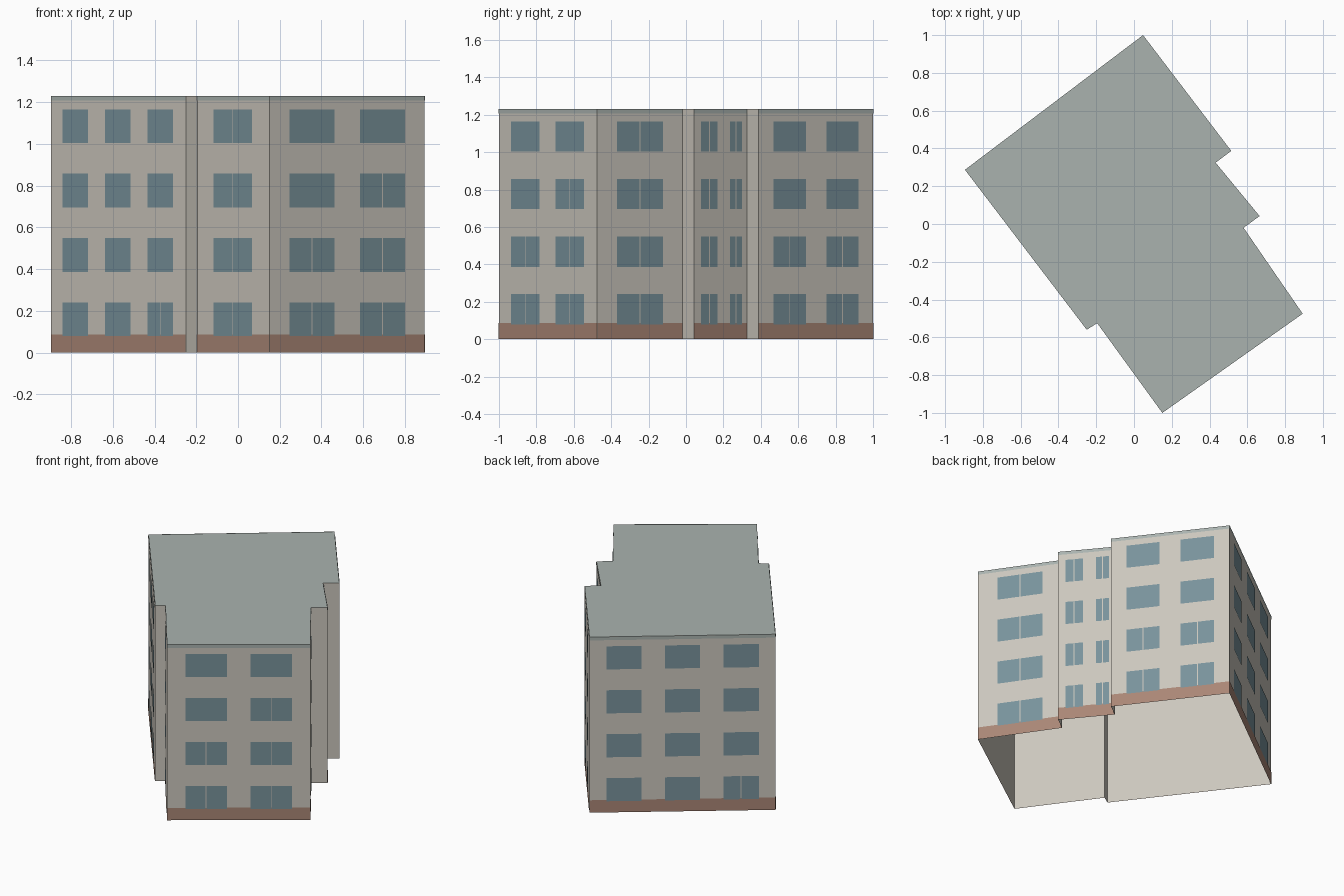
import bpy
from mathutils import Vector

if "Cube" in bpy.data.objects:
    bpy.data.objects.remove(bpy.data.objects["Cube"])

HEIGHT = 1.23
# Footprint corners, counter-clockwise from the front tip
PLAN = [Vector(p) for p in [(.15, -1), (.893, -.475), (.58, -.02), (.665, .042),
        (.432, .325), (.515, .387), (.048, 1), (-.895, .287), (-.25, -.56), (-.195, -.525)]]

# wall index: window spans along the wall, number of lower floors with split panes
WINDOWS = {
    0: [(.128, .417, 2), (.583, .872, 3)],
    1: [(.23, .77, 4)],
    3: [(.13, .44, 4), (.67, .90, 4)],
    5: [(.13, .41, 2), (.59, .87, 2)],
    6: [(.09, .28, 0), (.405, .595, 0), (.72, .91, 1)],
    7: [(.09, .28, 0), (.405, .595, 0), (.72, .91, 1)],
    9: [(.235, .77, 4)],
}


def material(name, color):
    m = bpy.data.materials.new(name)
    m.diffuse_color = (*color, 1)
    m.use_nodes = True
    m.node_tree.nodes["Principled BSDF"].inputs["Base Color"].default_value = m.diffuse_color
    return m


def build(name, faces, mat):
    verts, polys = [], []
    for f in faces:
        polys.append(range(len(verts), len(verts) + len(f)))
        verts += f
    me = bpy.data.meshes.new(name)
    me.from_pydata([tuple(v) for v in verts], [], [tuple(p) for p in polys])
    me.materials.append(mat)
    ob = bpy.data.objects.new(name, me)
    bpy.context.collection.objects.link(ob)


def panel(wall, s, e, z0, z1, offset=0.0):
    """Upright quad on a wall; s and e are distances from its first corner."""
    a, b = PLAN[wall], PLAN[(wall + 1) % len(PLAN)]
    d = (b - a).normalized()
    out = Vector((d.y, -d.x)) * offset
    p, q = a + d * s + out, a + d * e + out
    return [(*p, z0), (*q, z0), (*q, z1), (*p, z1)]


def length(wall):
    return (PLAN[(wall + 1) % len(PLAN)] - PLAN[wall]).length


wall_mat = material("render_wall", (.60, .57, .51))
roof_mat = material("roof_grey", (.40, .45, .43))
glass_mat = material("glass", (.19, .29, .33))
base_mat = material("brick_base", (.40, .24, .18))

# Open-bottomed shell with a flat roof
build("walls", [panel(i, 0, length(i), 0, HEIGHT) for i in range(len(PLAN))], wall_mat)
build("roof", [[(*p, HEIGHT) for p in PLAN]], roof_mat)

# Plinth and roof edge strips on the windowed walls
build("plinth", [panel(i, 0, length(i), 0, .087, .002) for i in WINDOWS], base_mat)
build("roof_edge", [panel(i, 0, length(i), 1.207, HEIGHT, .002) for i in WINDOWS], roof_mat)

# Four floors of windows, some divided into two panes
panes = []
for wall, columns in WINDOWS.items():
    n = length(wall)
    for s, e, split in columns:
        s, e = s * n, e * n
        mid = (s + e) / 2
        for floor in range(4):
            z = .079 + .308 * floor
            spans = [(s, mid - .003), (mid + .003, e)] if floor < split else [(s, e)]
            panes += [panel(wall, u, v, z, z + .162, .004) for u, v in spans]
build("windows", panes, glass_mat)
